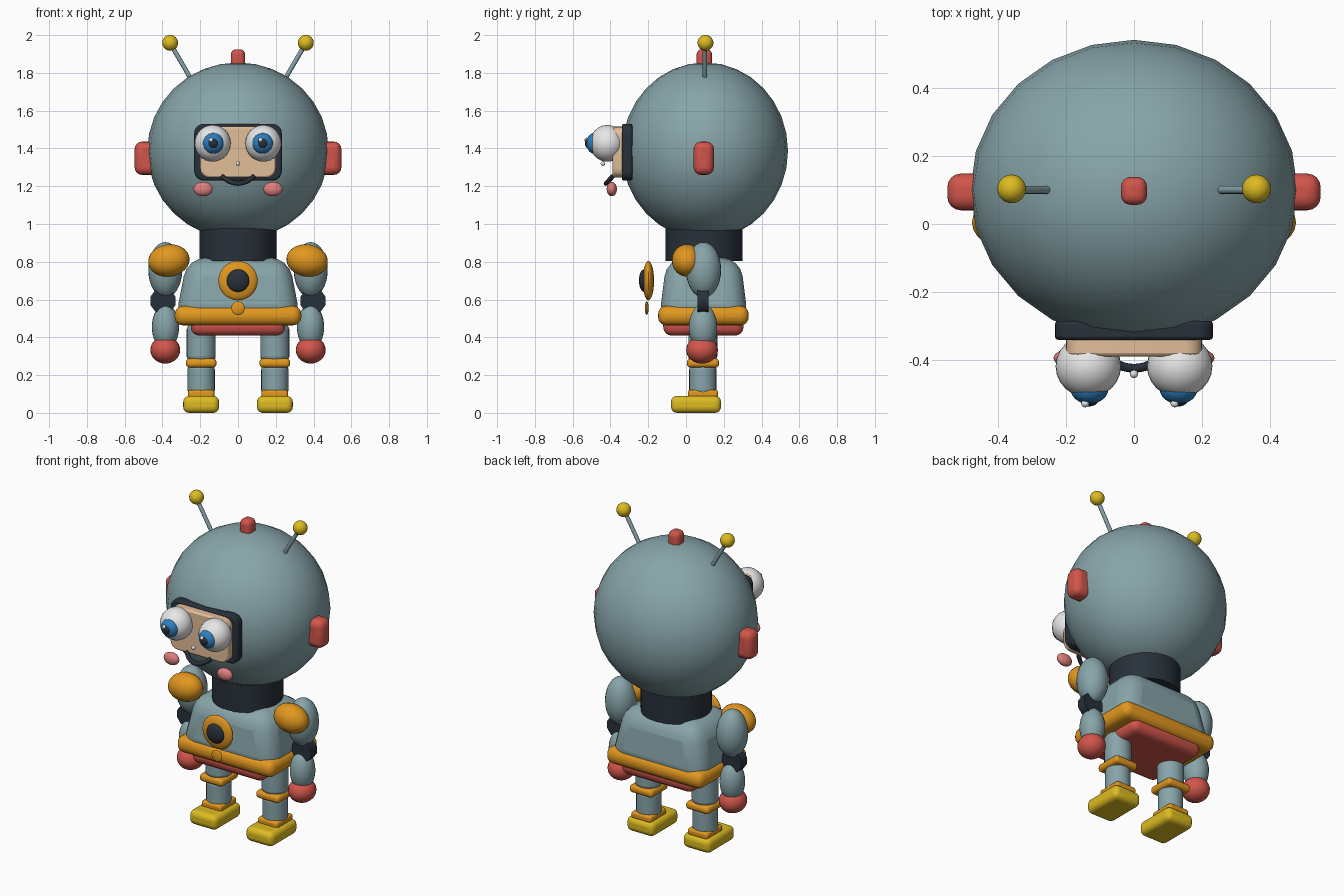
import bpy, bmesh, math
from mathutils import Vector, Matrix

default = bpy.data.objects.get("Cube")
if default:
    bpy.data.objects.remove(default)


def material(name, srgb):
    m = bpy.data.materials.new(name)
    m.use_nodes = True
    col = [(c / 255) ** 2.2 for c in srgb] + [1]
    m.diffuse_color = col
    m.node_tree.nodes["Principled BSDF"].inputs["Base Color"].default_value = col
    return m


STEEL = material("blue grey metal", (134, 163, 168))
DARK = material("charcoal", (44, 52, 60))
RED = material("coral red", (208, 86, 76))
ORANGE = material("orange", (225, 150, 36))
YELLOW = material("yellow", (220, 186, 38))
WHITE = material("eye white", (236, 236, 236))
SKIN = material("face tan", (226, 188, 152))
BLUE = material("iris blue", (48, 126, 190))
PINK = material("cheek pink", (222, 128, 124))


def finish(name, bm, mat, loc=(0, 0, 0), bevel=0, segments=4):
    me = bpy.data.meshes.new(name)
    bm.to_mesh(me)
    bm.free()
    me.materials.append(mat)
    ob = bpy.data.objects.new(name, me)
    ob.location = loc
    bpy.context.collection.objects.link(ob)
    if bevel:
        mod = ob.modifiers.new("rounding", "BEVEL")
        mod.width, mod.segments, mod.limit_method = bevel, segments, "ANGLE"
    bpy.ops.object.select_all(action="DESELECT")
    ob.select_set(True)
    bpy.context.view_layer.objects.active = ob
    bpy.ops.object.shade_smooth_by_angle(angle=math.radians(40))
    return ob


def ball(name, mat, loc, radii, segs=24, rings=16):
    bm = bmesh.new()
    bmesh.ops.create_uvsphere(bm, u_segments=segs, v_segments=rings, radius=1)
    bmesh.ops.scale(bm, vec=radii, verts=bm.verts)
    return finish(name, bm, mat, loc)


def block(name, mat, loc, size, bevel, taper=(1, 1)):
    bm = bmesh.new()
    bmesh.ops.create_cube(bm, size=1)
    for v in bm.verts:
        if v.co.z > 0:
            v.co.x *= taper[0]
            v.co.y *= taper[1]
    bmesh.ops.scale(bm, vec=size, verts=bm.verts)
    return finish(name, bm, mat, loc, bevel)


def rod(name, mat, start, end, radius, segs=24, bevel=0):
    a, b = Vector(start), Vector(end)
    bm = bmesh.new()
    bmesh.ops.create_cone(bm, cap_ends=True, segments=segs, radius1=radius,
                          radius2=radius, depth=(b - a).length)
    turn = (b - a).to_track_quat("Z", "Y").to_matrix()
    bmesh.ops.rotate(bm, cent=(0, 0, 0), matrix=turn, verts=bm.verts)
    return finish(name, bm, mat, (a + b) / 2, bevel)


def plaque(name, mat, loc, size, corner):
    """Upright slab facing the front with rounded corners."""
    bm = bmesh.new()
    bmesh.ops.create_cube(bm, size=1)
    bmesh.ops.scale(bm, vec=size, verts=bm.verts)
    edges = [e for e in bm.edges
             if abs(e.verts[0].co.y - e.verts[1].co.y) > size[1] / 2]
    bmesh.ops.bevel(bm, geom=edges, offset=corner, segments=5, profile=0.5,
                    affect="EDGES")
    return finish(name, bm, mat, loc, 0.01, 2)


Y = 0.095  # depth of the body's centre line

# Head and neck
ball("head", STEEL, (0, 0.1, 1.387), (0.48, 0.44, 0.468))
rod("neck", DARK, (0, Y, 0.803), (0, Y, 1.0), 0.203, 32)
block("head_nub", RED, (0, 0.097, 1.86), (0.076, 0.082, 0.13), 0.028)

# Face
plaque("face_mask", DARK, (0, -0.312, 1.38), (0.464, 0.056, 0.3), 0.05)
plaque("face_panel", SKIN, (0, -0.355, 1.38), (0.4, 0.066, 0.27), 0.05)
ball("nose", WHITE, (0, -0.44, 1.32), (0.012, 0.012, 0.012), 12, 8)

# Smiling mouth as a bent tube
curve = bpy.data.curves.new("mouth", "CURVE")
curve.dimensions = "3D"
curve.bevel_depth, curve.bevel_resolution, curve.use_fill_caps = 0.013, 3, True
spline = curve.splines.new("POLY")
spline.points.add(12)
for i, p in enumerate(spline.points):
    t = i / 6 - 1
    bow = 1 - t * t
    p.co = (0.085 * t, -0.388 - 0.035 * bow, 1.252 - 0.037 * bow, 1)
curve.materials.append(DARK)
bpy.context.collection.objects.link(bpy.data.objects.new("mouth", curve))

# Torso
block("torso", STEEL, (0, 0.093, 0.65), (0.67, 0.475, 0.345), 0.1, (0.8, 0.82))
block("belt", ORANGE, (0, 0.092, 0.515), (0.67, 0.48, 0.104), 0.045)
block("hips", RED, (0, 0.092, 0.463), (0.5, 0.425, 0.108), 0.045)
ball("chest_disc", ORANGE, (0, -0.199, 0.7), (0.104, 0.03, 0.104))
ball("chest_lens", DARK, (0, -0.222, 0.7), (0.06, 0.027, 0.06))
ball("belt_button", ORANGE, (0, -0.208, 0.555), (0.036, 0.01, 0.036))

# Paired parts
for side, s in (("left", 1), ("right", -1)):
    def at(x, y, z):
        return (s * x, y, z)

    # Ear and antenna
    block(side + "_ear", RED, at(0.485, 0.094, 1.348), (0.125, 0.108, 0.176), 0.04)
    rod(side + "_antenna", STEEL, at(0.23, 0.1, 1.735), at(0.355, 0.1, 1.95), 0.012, 12)
    ball(side + "_antenna_tip", YELLOW, at(0.359, 0.103, 1.959), (0.042,) * 3)

    # Eye, with the glint on the same side of both pupils
    ball(side + "_eye", WHITE, at(0.134, -0.417, 1.427), (0.096, 0.092, 0.097))
    ball(side + "_iris", BLUE, at(0.131, -0.482, 1.427), (0.056, 0.046, 0.056))
    ball(side + "_pupil", DARK, at(0.131, -0.51, 1.427), (0.03, 0.025, 0.03))
    ball(side + "_glint", WHITE, (s * 0.131 - 0.012, -0.526, 1.445), (0.012,) * 3, 12, 8)
    ball(side + "_cheek", PINK, at(0.185, -0.393, 1.185), (0.051, 0.027, 0.038))

    # Arm
    pad = ball(side + "_shoulder", ORANGE, at(0.366, 0.005, 0.807), (0.11, 0.08, 0.085))
    pad.rotation_euler.y = s * math.radians(8)
    ball(side + "_upper_arm", STEEL, at(0.385, 0.093, 0.757), (0.09, 0.093, 0.147))
    rod(side + "_elbow", DARK, at(0.397, 0.06, 0.593), at(0.397, 0.118, 0.593), 0.07, 10)
    ball(side + "_forearm", STEEL, at(0.384, 0.09, 0.455), (0.072, 0.075, 0.12))
    ball(side + "_hand", RED, at(0.385, 0.085, 0.333), (0.079, 0.084, 0.072))

    # Leg
    rod(side + "_thigh", STEEL, at(0.195, 0.089, 0.27), at(0.195, 0.089, 0.47), 0.077, 24, 0.03)
    block(side + "_knee_band", ORANGE, at(0.195, 0.09, 0.264), (0.162, 0.17, 0.048), 0.02)
    rod(side + "_shin", STEEL, at(0.195, 0.089, 0.09), at(0.195, 0.089, 0.26), 0.072, 24, 0.03)
    block(side + "_ankle_band", ORANGE, at(0.195, 0.09, 0.1), (0.14, 0.16, 0.044), 0.015)
    block(side + "_foot", YELLOW, at(0.195, 0.053, 0.045), (0.19, 0.265, 0.09), 0.032)
